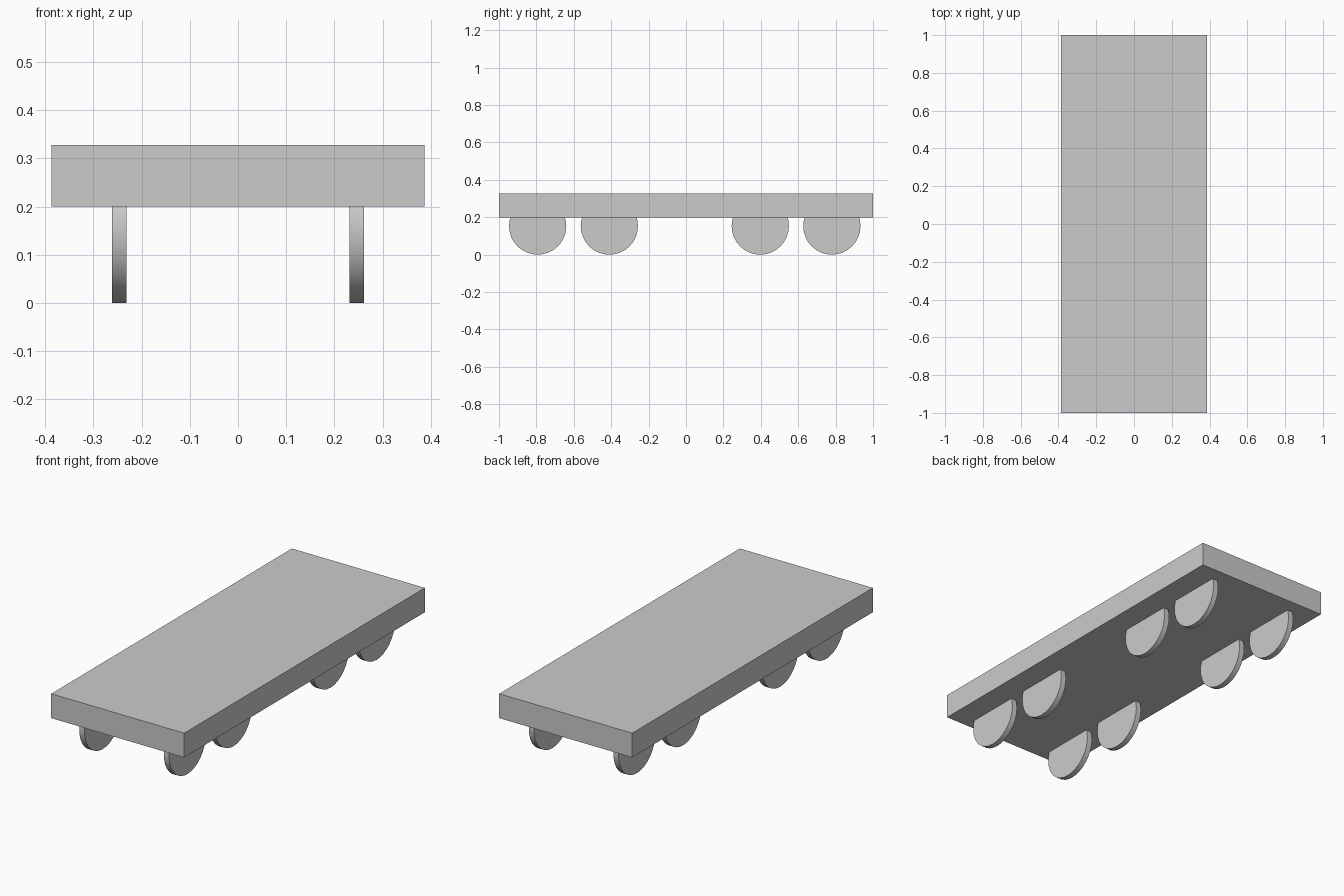
import bpy
from math import radians

if "Cube" in bpy.data.objects:
    bpy.data.objects.remove(bpy.data.objects["Cube"])

DECK_W, DECK_L = 0.774, 2.0
DECK_BOTTOM, DECK_TOP = 0.20, 0.328
WHEEL_R, WHEEL_T, WHEEL_X = 0.153, 0.03, 0.246


def add_wheel(name, x, y):
    # Disc standing on the ground, upper part set into the deck
    bpy.ops.mesh.primitive_cylinder_add(
        vertices=32, radius=WHEEL_R, depth=WHEEL_T,
        location=(x, y, WHEEL_R), rotation=(0, radians(90), 0))
    wheel = bpy.context.object
    wheel.name = name
    bpy.ops.object.shade_smooth_by_angle(angle=radians(30))


# Flat rectangular deck
bpy.ops.mesh.primitive_cube_add(
    size=1, location=(0, 0, (DECK_BOTTOM + DECK_TOP) / 2))
deck = bpy.context.object
deck.name = "deck"
deck.scale = (DECK_W, DECK_L, DECK_TOP - DECK_BOTTOM)
bpy.ops.object.transform_apply(location=False, rotation=False, scale=True)

# Four wheel pairs: two near the front, two near the back
for i, y in enumerate((-0.793, -0.41, 0.397, 0.78), 1):
    for side, sign in (("left", -1), ("right", 1)):
        add_wheel(f"{side}_wheel_{i}", sign * WHEEL_X, y)
